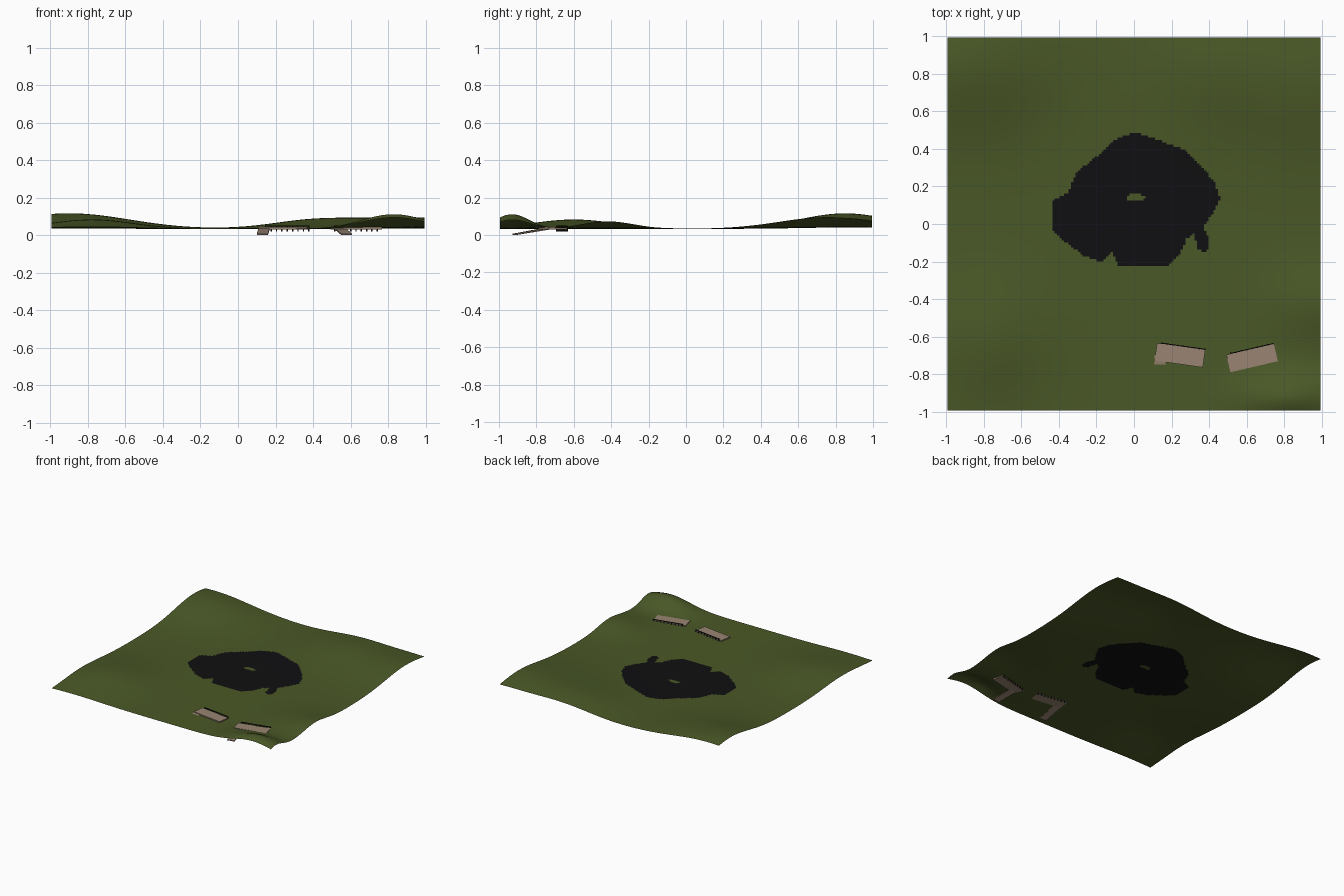
import bpy, bmesh, math
from mathutils import Matrix, Vector

if "Cube" in bpy.data.objects:
    bpy.data.objects.remove(bpy.data.objects["Cube"])


def material(name, rgb):
    m = bpy.data.materials.new(name)
    m.diffuse_color = (*rgb, 1)
    m.use_nodes = True
    m.node_tree.nodes["Principled BSDF"].inputs["Base Color"].default_value = m.diffuse_color
    return m


GRASS = material("grass green", (0.068, 0.098, 0.02))
WATER = material("black water", (0.005, 0.005, 0.006))
WOOD = material("weathered wood", (0.32, 0.235, 0.17))
DARK = material("dark rail", (0.008, 0.008, 0.008))

# Hills on a flat plain: x, y, height, radius x, radius y
HILLS = [(-0.9, 0.85, 0.083, 0.45, 0.35), (0.95, 0.75, 0.06, 0.45, 0.36),
         (0.4, 0.85, 0.042, 0.32, 0.32), (0.83, -0.93, 0.078, 0.24, 0.13),
         (-0.78, -0.6, 0.05, 0.32, 0.32), (1.0, -0.42, 0.04, 0.28, 0.2)]
POND = [(0, .49), (.12, .45), (.26, .4), (.36, .31), (.43, .22), (.46, .13),
        (.41, .04), (.37, -.02), (.4, -.08), (.39, -.15), (.34, -.14),
        (.32, -.05), (.28, -.08), (.24, -.17), (.18, -.23), (.04, -.23),
        (-.08, -.22), (-.12, -.15), (-.17, -.2), (-.27, -.17), (-.36, -.1),
        (-.43, -.04), (-.43, .13), (-.35, .17), (-.31, .27), (-.2, .36),
        (-.1, .45)]


def height(x, y):
    return 0.033 + sum(h * math.exp(-((x - a) / rx) ** 2 - ((y - b) / ry) ** 2)
                       for a, b, h, rx, ry in HILLS)


def in_pond(x, y):
    # small islet stays green
    if ((x - 0.01) / 0.05) ** 2 + ((y - 0.14) / 0.02) ** 2 < 1:
        return False
    inside = False
    for (x1, y1), (x2, y2) in zip(POND, POND[1:] + POND[:1]):
        if (y1 > y) != (y2 > y) and x < x1 + (y - y1) * (x2 - x1) / (y2 - y1):
            inside = not inside
    return inside


def finish(bm, name, mats, smooth=False):
    me = bpy.data.meshes.new(name)
    bm.to_mesh(me)
    bm.free()
    for m in mats:
        me.materials.append(m)
    if smooth:
        me.polygons.foreach_set("use_smooth", [True] * len(me.polygons))
    ob = bpy.data.objects.new(name, me)
    bpy.context.collection.objects.link(ob)
    return ob


# Terrain sheet with the pond painted on its flat middle
bm = bmesh.new()
bmesh.ops.create_grid(bm, x_segments=160, y_segments=160, size=0.995)
for f in bm.faces:
    c = f.calc_center_median()
    f.material_index = int(in_pond(c.x, c.y))
for v in bm.verts:
    v.co.z = height(v.co.x, v.co.y)
finish(bm, "terrain", [GRASS, WATER], True)


def box(bm, center, size, rot=0.0):
    m = Matrix.Translation(center) @ Matrix.Rotation(rot, 4, 'Z')
    bmesh.ops.create_cube(bm, size=1, matrix=m @ Matrix.Diagonal((*size, 1)))


def plank(bm, top, bottom, width, thick):
    """Sloping slab between two points."""
    a, b = Vector(top), Vector(bottom)
    side = (b - a).cross(Vector((0, 0, 1))).normalized() * width / 2
    up = Vector((0, 0, thick))
    lo = [bm.verts.new(p) for p in (a - side, a + side, b + side, b - side)]
    hi = [bm.verts.new(v.co + up) for v in lo]
    bm.faces.new(lo[::-1])
    bm.faces.new(hi)
    for i in range(4):
        j = (i + 1) % 4
        bm.faces.new((lo[i], lo[j], hi[j], hi[i]))
    bmesh.ops.recalc_face_normals(bm, faces=bm.faces)


def jetty(name, cx, cy, rot, ramp_top, ramp_end):
    frame = Matrix.Translation((cx, cy, 0)) @ Matrix.Rotation(rot, 4, 'Z')

    def at(x, y, z):
        return frame @ Vector((x, y, z))
    # deck and ramp
    bm = bmesh.new()
    box(bm, at(0, 0, 0.036), (0.26, 0.095, 0.012), rot)
    finish(bm, name + "_deck", [WOOD])
    bm = bmesh.new()
    plank(bm, (*ramp_top, 0.034), (*ramp_end, 0.0), 0.06, 0.007)
    finish(bm, name + "_ramp", [WOOD])
    # rail and posts along the back edge
    bm = bmesh.new()
    box(bm, at(0.01, 0.05, 0.049), (0.24, 0.005, 0.004), rot)
    for i in range(9):
        box(bm, at(-0.105 + i * 0.029, 0.05, 0.034), (0.006, 0.008, 0.03), rot)
    finish(bm, name + "_rail", [DARK])


jetty("left_jetty", 0.245, -0.70, math.radians(-8), (0.14, -0.70), (0.13, -0.91))
jetty("right_jetty", 0.63, -0.715, math.radians(13), (0.54, -0.74), (0.58, -0.92))
